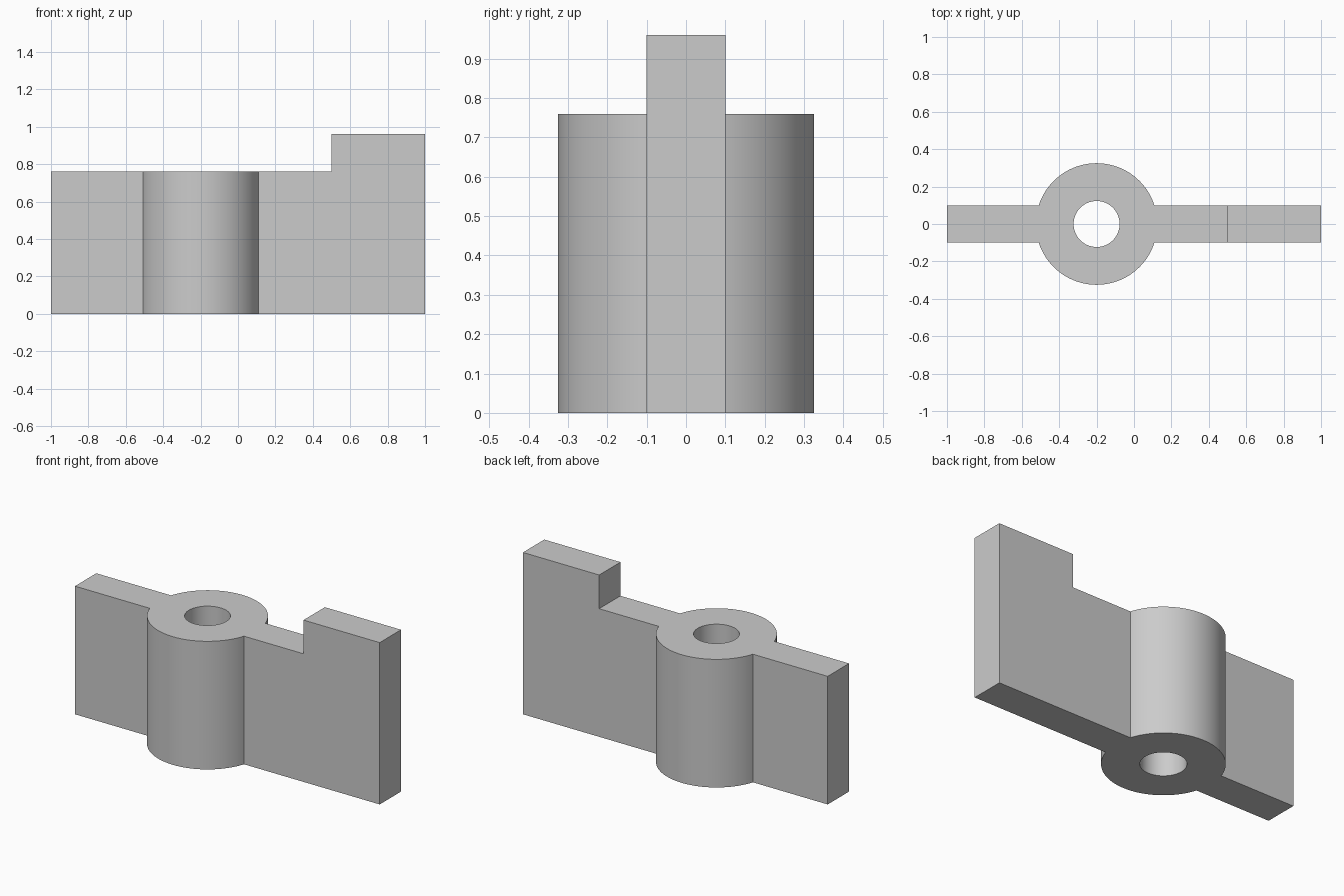
import bpy, bmesh, math

cube = bpy.data.objects.get("Cube")
if cube:
    bpy.data.objects.remove(cube, do_unlink=True)

HUB_X, HUB_R, BORE_R = -0.2, 0.325, 0.123
HALF_T, STEP_X, LOW_Z, TOP_Z = 0.1, 0.5, 0.76, 0.96
ARC_STEPS = 48

grey = bpy.data.materials.new("plain grey")
grey.use_nodes = True
colour = (0.6, 0.6, 0.6, 1)
grey.diffuse_color = colour
grey.node_tree.nodes["Principled BSDF"].inputs["Base Color"].default_value = colour


def prism(name, outline, z0, z1):
    """Extrude a closed xy outline from z0 to z1."""
    bm = bmesh.new()
    face = bm.faces.new([bm.verts.new((x, y, z0)) for x, y in outline])
    top = bmesh.ops.extrude_face_region(bm, geom=[face])["geom"]
    verts = [v for v in top if isinstance(v, bmesh.types.BMVert)]
    bmesh.ops.translate(bm, verts=verts, vec=(0, 0, z1 - z0))
    bmesh.ops.recalc_face_normals(bm, faces=bm.faces)
    mesh = bpy.data.meshes.new(name)
    bm.to_mesh(mesh)
    bm.free()
    mesh.materials.append(grey)
    obj = bpy.data.objects.new(name, mesh)
    bpy.context.collection.objects.link(obj)
    return obj


def arc(radius, start, end, steps):
    angles = [start + (end - start) * i / steps for i in range(steps + 1)]
    return [(HUB_X + radius * math.cos(a), radius * math.sin(a)) for a in angles]


# Wing plate with the round hub, as one outline
join = math.asin(HALF_T / HUB_R)
back = arc(HUB_R, join, math.pi - join, ARC_STEPS)
front = arc(HUB_R, math.pi + join, 2 * math.pi - join, ARC_STEPS)
outline = ([(1, -HALF_T), (1, HALF_T)] + back
           + [(-1, HALF_T), (-1, -HALF_T)] + front)
body = prism("winged_hub", outline, 0, TOP_Z)

# Cutters: the bore, and everything above the low level beside the raised end
bore = prism("bore_cutter", arc(BORE_R, 0, 2 * math.pi, 64)[:-1], -0.1, 1.1)
step = prism("step_cutter", [(-1.1, -0.5), (STEP_X, -0.5), (STEP_X, 0.5), (-1.1, 0.5)],
             LOW_Z, 1.2)

bpy.ops.object.select_all(action="DESELECT")
bpy.context.view_layer.objects.active = body
body.select_set(True)
for cutter in (step, bore):
    mod = body.modifiers.new(cutter.name, "BOOLEAN")
    mod.operation = "DIFFERENCE"
    mod.solver = "EXACT"
    mod.object = cutter
    bpy.ops.object.modifier_apply(modifier=mod.name)
    bpy.data.objects.remove(cutter, do_unlink=True)

bpy.ops.object.shade_smooth_by_angle(angle=math.radians(30))
